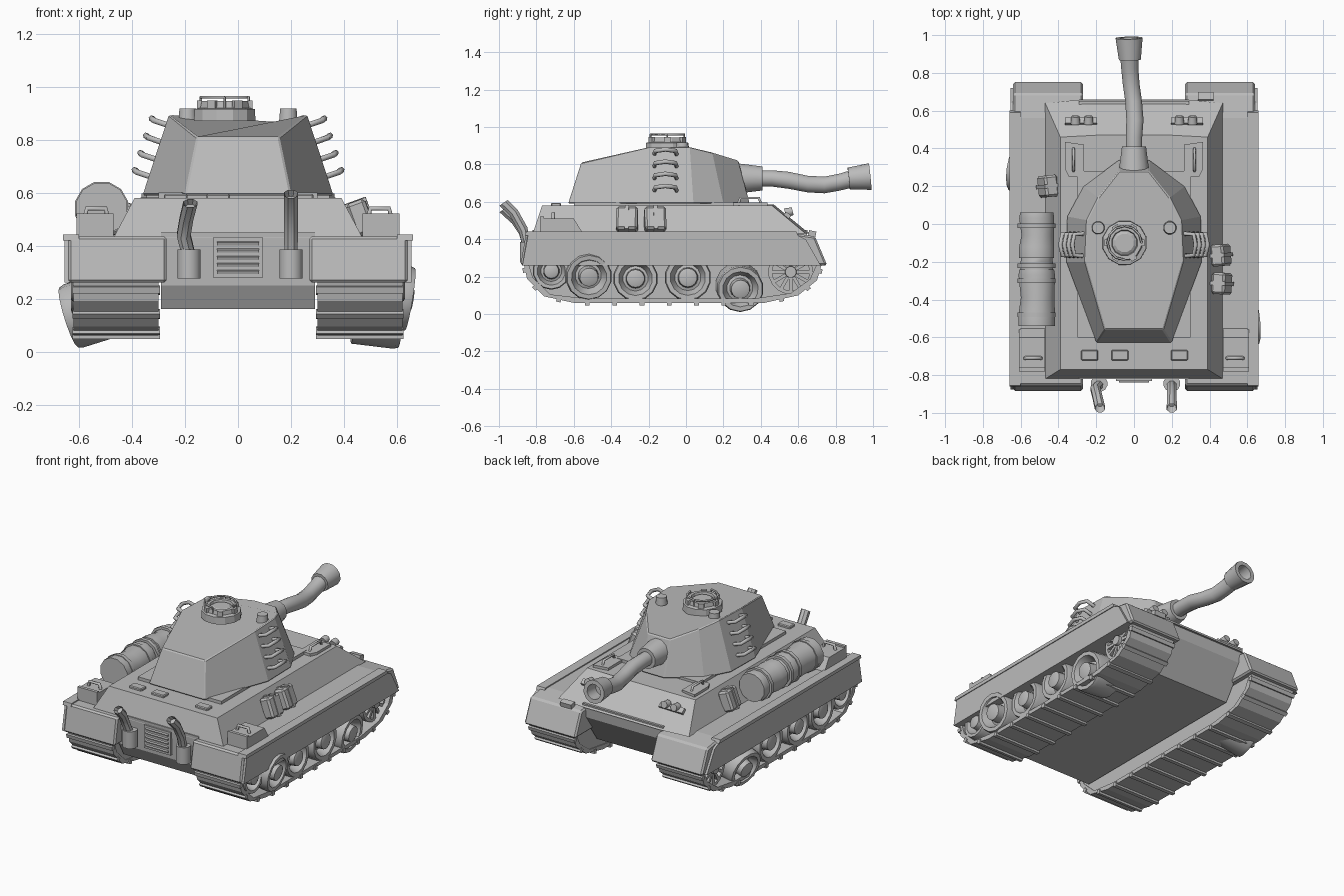
import bpy, bmesh, math
from mathutils import Vector, Matrix

cube = bpy.data.objects.get("Cube")
if cube:
    bpy.data.objects.remove(cube)

grey = bpy.data.materials.new("plain_grey")
grey.use_nodes = True
grey.diffuse_color = (0.5, 0.5, 0.5, 1)
grey.node_tree.nodes["Principled BSDF"].inputs["Base Color"].default_value = (0.5, 0.5, 0.5, 1)


def finish(name, bm, bevel=0, smooth=False):
    bmesh.ops.recalc_face_normals(bm, faces=bm.faces)
    me = bpy.data.meshes.new(name)
    bm.to_mesh(me)
    bm.free()
    me.materials.append(grey)
    ob = bpy.data.objects.new(name, me)
    bpy.context.collection.objects.link(ob)
    if bevel:
        mod = ob.modifiers.new("soft_edge", "BEVEL")
        mod.width, mod.segments = bevel, 1
    if smooth:
        bpy.ops.object.select_all(action="DESELECT")
        ob.select_set(True)
        bpy.context.view_layer.objects.active = ob
        bpy.ops.object.shade_smooth_by_angle(angle=math.radians(40))
    return ob


def loft(name, rings, closed=False, **kw):
    """Skin matching rings; cap the ends unless the rings form a loop."""
    bm = bmesh.new()
    vs = [[bm.verts.new(p) for p in r] for r in rings]
    n = len(vs[0])
    pairs = list(zip(vs, vs[1:])) + ([(vs[-1], vs[0])] if closed else [])
    for a, b in pairs:
        for i in range(n):
            bm.faces.new((a[i], a[(i + 1) % n], b[(i + 1) % n], b[i]))
    if not closed:
        bm.faces.new(vs[0])
        bm.faces.new(vs[-1])
    return finish(name, bm, **kw)


def slab(name, profile, x0, x1, **kw):
    return loft(name, [[(x, y, z) for y, z in profile] for x in (x0, x1)], **kw)


def box(name, loc, size, rot=(0, 0, 0), bevel=0):
    bm = bmesh.new()
    bmesh.ops.create_cube(bm, size=1)
    bmesh.ops.scale(bm, vec=size, verts=bm.verts)
    ob = finish(name, bm, bevel)
    ob.location, ob.rotation_euler = loc, rot
    return ob


def tube(name, points, radii, axis=None, sides=12, closed=False, smooth=True):
    """Round section swept along points, all rings square to one axis."""
    pts = [Vector(p) for p in points]
    q = Vector(axis or pts[-1] - pts[0]).to_track_quat("Z", "Y")
    rings = []
    for p, r in zip(pts, radii):
        rings.append([p + q @ Vector((r * math.cos(t), r * math.sin(t), 0))
                      for t in (math.tau * (i + .5) / sides for i in range(sides))])
    return loft(name, rings, closed, smooth=smooth)


def wire(name, pts, r):
    cu = bpy.data.curves.new(name, "CURVE")
    cu.dimensions, cu.bevel_depth, cu.bevel_resolution = "3D", r, 1
    sp = cu.splines.new("POLY")
    sp.points.add(len(pts) - 1)
    for p, co in zip(sp.points, pts):
        p.co = (*co, 1)
    cu.use_fill_caps = True
    cu.materials.append(grey)
    ob = bpy.data.objects.new(name, cu)
    bpy.context.collection.objects.link(ob)
    return ob


def mirrored(half):
    return half + [(-x, y, z) for x, y, z in reversed(half)]


# Hull: lower tub and sloped upper body
slab("lower_hull", [(-.82, .45), (-.81, .25), (-.76, .16), (.5, .16), (.64, .36), (.65, .45)], -.29, .29)
loft("upper_hull", [
    mirrored([(.47, -.82, .43), (.47, .64, .43), (.27, .66, .43)]),
    mirrored([(.39, -.77, .58), (.39, .46, .58), (.2, .47, .585)])])
slab("turret_ring", [(-.6, .575), (-.6, .6), (.28, .6), (.28, .575)], -.3, .3)

# Turret
base = mirrored([(.2, -.63, .59), (.36, -.2, .59), (.355, .04, .59), (.27, .2, .59), (.08, .34, .59)])
roof = mirrored([(.155, -.56, .81), (.26, -.2, .895), (.25, .02, .895), (.19, .14, .865), (.08, .28, .82)])
loft("turret", [base, roof], bevel=.006)

# Gun: collar, slightly bent barrel, hollow muzzle
tube("gun_collar", [(0, .26, .725), (0, .32, .725), (0, .41, .725)], [.085, .078, .066])
tube("gun_barrel", [(0, .38, .725), (0, .46, .725), (.005, .55, .715), (-.002, .65, .695), (-.015, .74, .69),
                    (-.022, .82, .705), (-.026, .9, .727)],
     [.045, .045, .047, .046, .046, .047, .05], axis=(0, 1, 0))
tube("gun_muzzle", [(-.022, .87, .725), (-.026, .985, .735), (-.026, .985, .735), (-.024, .9, .727)],
     [.06, .074, .048, .044], axis=(-.02, 1, .1))

# Commander cupola and roof scopes
c = Vector((-.05, -.1, 0))
tube("cupola", [c + Vector((0, 0, z)) for z in (.87, .915, .92, .945, .945, .93, .94)],
     [.12, .118, .095, .09, .07, .066, .05], axis=(0, 0, 1), smooth=False)
for i in range(6):
    a = math.tau * i / 6
    box("cupola_scope", c + Vector((.095 * math.cos(a), .095 * math.sin(a), .932)), (.02, .035, .03), (0, 0, a))
rail = [c + Vector((.09 * math.cos(a), .09 * math.sin(a), .96)) for a in
        (math.tau * i / 12 for i in range(10))]
wire("cupola_rail", rail, .006)
for p in rail[::3]:
    wire("rail_post", [p, p - Vector((0, 0, .04))], .005)
for s in (-1, 1):
    tube("roof_scope", [(s * .19, -.02, .87), (s * .19, -.02, .918)], [.036, .032])

SIDE = {1: "left", -1: "right"}
track = [(-.87, .28), (-.85, .19), (-.76, .095), (-.6, .06), (.42, .06), (.6, .1), (.7, .18), (.73, .28)]
for s, tag in SIDE.items():
    # Fender with a wider skirt and lip
    slab("fender_" + tag, [(-.885, .26), (-.855, .435), (.56, .435), (.69, .415), (.755, .26)],
         s * .27, s * .64, bevel=.01)
    slab("skirt_" + tag, [(-.875, .26), (-.845, .42), (.6, .42), (.64, .4), (.72, .26)], s * .63, s * .655)
    slab("skirt_lip_" + tag, [(-.86, .42), (-.855, .442), (.59, .442), (.6, .42)], s * .6, s * .66)

    # Track band as a loop with a closed inner wall
    m = Vector((-.06, .3))
    inner = [m + (Vector(p) - m) * f for p, f in zip(track, (.97, .96, .95, .9, .9, .94, .95, .97))]
    slab("track_" + tag, track + [tuple(p) for p in reversed(inner)], s * .3, s * .62)
    slab("track_inner_wall_" + tag, [tuple(p) for p in inner], s * .305, s * .42)
    for (y0, z0), (y1, z1) in zip(track, track[1:]):
        n = max(1, round(math.hypot(y1 - y0, z1 - z0) / .15))
        for i in range(n):
            f = (i + .5) / n
            box("track_cleat", (s * .46, y0 + (y1 - y0) * f, z0 + (z1 - z0) * f), (.33, .025, .026),
                (math.atan2(z1 - z0, y1 - y0), 0, 0))

    # Dished road wheels, a few hanging loose
    for y, z, r, tilt, out in [(-.72, .23, .1, 0, 0), (-.52, .2, .125, .16 if s > 0 else 0, .03 if s > 0 else 0),
                               (-.27, .19, .12, 0, 0), (.01, .195, .125, 0, 0),
                               (.29, .135, .125, .12 if s > 0 else -.3, 0 if s > 0 else .02)]:
        wheel = tube("road_wheel_" + tag, [(x, 0, 0) for x in (-.16, .0, .02, .02, -.035, -.03, .025, .03)],
                     [r, r, r * .95, r * .76, r * .56, r * .44, r * .4, r * .3], axis=(1, 0, 0), sides=14)
        wheel.location = (s * (.6 + out), y, z)
        wheel.rotation_euler = (0, tilt * s, (math.pi if s < 0 else 0) + tilt * .5)
    # Spoked drive wheel
    tube("sprocket_rim_" + tag, [(s * x, .56, .225) for x in (.4, .59, .59, .56)], [.12, .12, .1, .1],
         axis=(s, 0, 0), sides=16)
    tube("sprocket_hub_" + tag, [(s * .5, .56, .225), (s * .61, .56, .225)], [.04, .03])
    for i in range(6):
        box("sprocket_spoke", (s * .575, .56, .225), (.03, .21, .018), (math.pi * i / 6, 0, 0))

    # Turret climbing rungs
    for z in (.665, .73, .795, .86):
        x = .36 - (z - .59) * .33
        wire("turret_rung_" + tag, [(s * (x - .02), -.17, z - .01), (s * (x + .045), -.165, z + .012),
                                    (s * (x + .055), -.11, z + .02), (s * (x + .045), -.055, z + .012),
                                    (s * (x - .02), -.05, z - .01)], .012)

    # Deck hatches with handles
    hatch = [(s * x, y) for x, y in ((.265, .42), (.365, .435), (.365, .29), (.345, .25), (.265, .25))]
    loft("deck_hatch_" + tag, [[(x, y, z) for x, y in hatch] for z in (.57, .597)])
    wire("hatch_handle_" + tag, [(s * .32, .28, .59), (s * .32, .29, .62), (s * .32, .39, .62),
                                 (s * .32, .4, .59)], .008)

    # Headlights on the front slope
    box("lamp_plate_" + tag, (s * .28, .54, .525), (.17, .035, .03), (-.65, 0, 0))
    for x in (.24, .31):
        tube("headlamp_" + tag, [(s * x, .53, .54), (s * x, .57, .55)], [.026, .022])

    # Rear fender tool box with bracket
    slab("tool_box_" + tag, [(-.78, .43), (-.78, .51), (-.6, .51), (-.55, .43)], s * .47, s * .61)
    box("tool_box_edge_" + tag, (s * .54, -.77, .515), (.14, .02, .012))
    wire("tool_bracket_" + tag, [(s * x, -.71, z) for x, z in ((.49, .5), (.5, .54), (.57, .54), (.58, .5))], .01)

box("fender_marker", (.38, .675, .43), (.08, .04, .03), (-.2, 0, 0))

# Exhausts and radiator grille at the tail
for x, path in ((-.185, [(-.185, -.85, .36), (-.205, -.87, .44), (-.195, -.91, .5), (-.18, -.975, .56), (-.18, -.95, .545)]),
                (.2, [(.2, -.85, .36), (.2, -.87, .45), (.2, -.92, .54), (.2, -.975, .595), (.2, -.95, .575)])):
    tube("exhaust_box", [(x, -.845, .275), (x, -.845, .385)], [.045, .045])
    tube("exhaust_pipe", path, [.027, .028, .028, .029, .02], axis=(0, -.55, .8), sides=8)
box("grille_frame", (0, -.82, .355), (.19, .02, .15))
for i in range(5):
    box("grille_slat", (0, -.832, .3 + i * .027), (.16, .012, .012), (.4, 0, 0))

# Rolled bundle with straps
for y0, y1, r in ((-.54, -.24, .1), (-.26, -.17, .088), (-.18, .06, .096)):
    tube("bundle_roll", [(-.515, y0, .54), (-.515, y0 + .06, .54), (-.51, (y0 + y1) / 2, .535),
                         (-.515, y1 - .03, .54), (-.515, y1, .54)], [r, r, r * .92, r, r * .95])
for y in (-.48, -.3, -.22, -.01):
    tube("bundle_strap", [(-.515, y - .012, .54), (-.515, y + .012, .54)], [.104, .104])

# Stowed fuel cans leaning on the hull sides
for x, y, turn in ((.46, -.165, .08), (.465, -.315, -.05), (-.455, .2, .1)):
    lean = math.copysign(.35, -x)
    box("fuel_can", (x, y, .505), (.075, .115, .13), (0, lean, turn), bevel=.012)
    box("fuel_can_band", (x, y, .505), (.085, .02, .135), (0, lean, turn))

# Rear deck plates
for x in (-.235, -.075, .24):
    box("deck_plate", (x, -.695, .585), (.09, .055, .02), bevel=.005)
